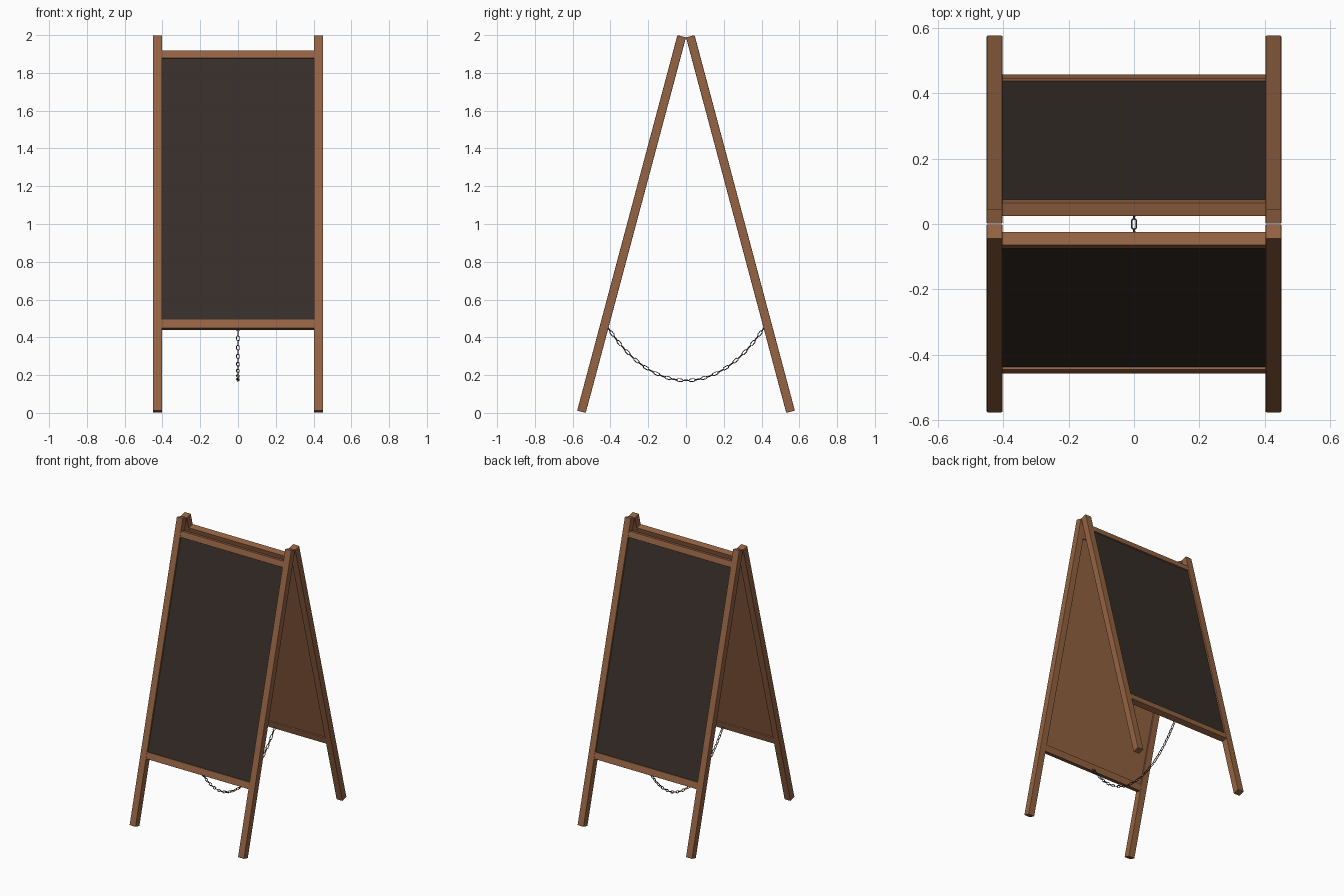
import bpy
from math import radians, sin, cos, sinh, cosh, asinh, pi
from mathutils import Matrix, Vector

if "Cube" in bpy.data.objects:
    bpy.data.objects.remove(bpy.data.objects["Cube"])

ANGLE = radians(14.95)
T = 0.047                 # timber thickness
PIVOT_Z = 2.0 - T * sin(ANGLE)
LEG_LEN = PIVOT_Z / cos(ANGLE)


def material(name, color):
    m = bpy.data.materials.new(name)
    m.diffuse_color = (*color, 1)
    m.use_nodes = True
    m.node_tree.nodes["Principled BSDF"].inputs["Base Color"].default_value = m.diffuse_color
    return m


wood = material("wood", (0.30, 0.125, 0.055))
slate = material("chalkboard", (0.038, 0.027, 0.022))
metal = material("metal", (0.10, 0.075, 0.06))


def box(name, x, y, z, frame, mat, bevel=0.0):
    """Box from (min, max) ranges, placed with the given frame."""
    bpy.ops.mesh.primitive_cube_add(size=1)
    ob = bpy.context.object
    ob.name = name
    size = Matrix.Diagonal((x[1] - x[0], y[1] - y[0], z[1] - z[0], 1))
    mid = Matrix.Translation((sum(x) / 2, sum(y) / 2, sum(z) / 2))
    ob.data.transform(frame @ mid @ size)
    ob.data.materials.append(mat)
    if bevel:
        mod = ob.modifiers.new("bevel", 'BEVEL')
        mod.width = bevel
        mod.segments = 2
    return ob


# Two identical leaning frames, hinged at the top
for side, turn in (("front", 0), ("back", pi)):
    frame = (Matrix.Rotation(turn, 4, 'Z') @ Matrix.Translation((0, 0, PIVOT_Z))
             @ Matrix.Rotation(-ANGLE, 4, 'X'))
    for label, x in (("left", (-0.45, -0.402)), ("right", (0.402, 0.45))):
        box(f"{side}_{label}_leg", x, (-T, 0), (-LEG_LEN, 0), frame, wood, 0.003)
    inner = (-0.404, 0.404)
    rail_y = (-T + 0.002, -0.002)
    box(f"{side}_top_rail", inner, rail_y, (-0.125, -0.083), frame, wood, 0.002)
    box(f"{side}_bottom_rail", inner, rail_y, (-1.604, -1.558), frame, wood, 0.002)
    # Recessed chalkboard with wooden backing
    box(f"{side}_chalkboard", inner, (-0.036, -0.024), (-1.562, -0.121), frame, slate)
    box(f"{side}_backing", inner, (-0.024, -0.011), (-1.562, -0.121), frame, wood)

# Hanging chain: stadium links along a catenary, alternately turned
LINKS, C, LOW = 33, 0.344, 0.172
LENGTH, WIDTH, WIRE = 0.037, 0.019, 0.0024
half_arc = C * sinh(0.41 / C)
curve = bpy.data.curves.new("chain", 'CURVE')
curve.dimensions = '3D'
curve.bevel_depth = WIRE
curve.bevel_resolution = 1
r = WIDTH / 2 - WIRE
straight = LENGTH / 2 - WIRE - r
for i in range(LINKS):
    s = half_arc * (2 * i / (LINKS - 1) - 1)
    y = C * asinh(s / C)
    tangent = Vector((0, 1, sinh(y / C))).normalized()
    across = Vector((1, 0, 0))
    normal = tangent.cross(across)
    a = radians(12) + (i % 2) * pi / 2
    width_dir = across * cos(a) + normal * sin(a)
    centre = Vector((0, y, LOW + C * (cosh(y / C) - 1)))
    spline = curve.splines.new('POLY')
    spline.points.add(11)
    spline.use_cyclic_u = True
    for k in range(12):
        end = 1 if k < 6 else -1
        t = -pi / 2 + (k % 6) * pi / 5
        p = centre + end * (tangent * (straight + r * cos(t)) + width_dir * r * sin(t))
        spline.points[k].co = (*p, 1)
    spline.use_smooth = True
chain = bpy.data.objects.new("chain", curve)
bpy.context.collection.objects.link(chain)
curve.materials.append(metal)
bpy.ops.object.select_all(action='DESELECT')
chain.select_set(True)
bpy.context.view_layer.objects.active = chain
bpy.ops.object.convert(target='MESH')
